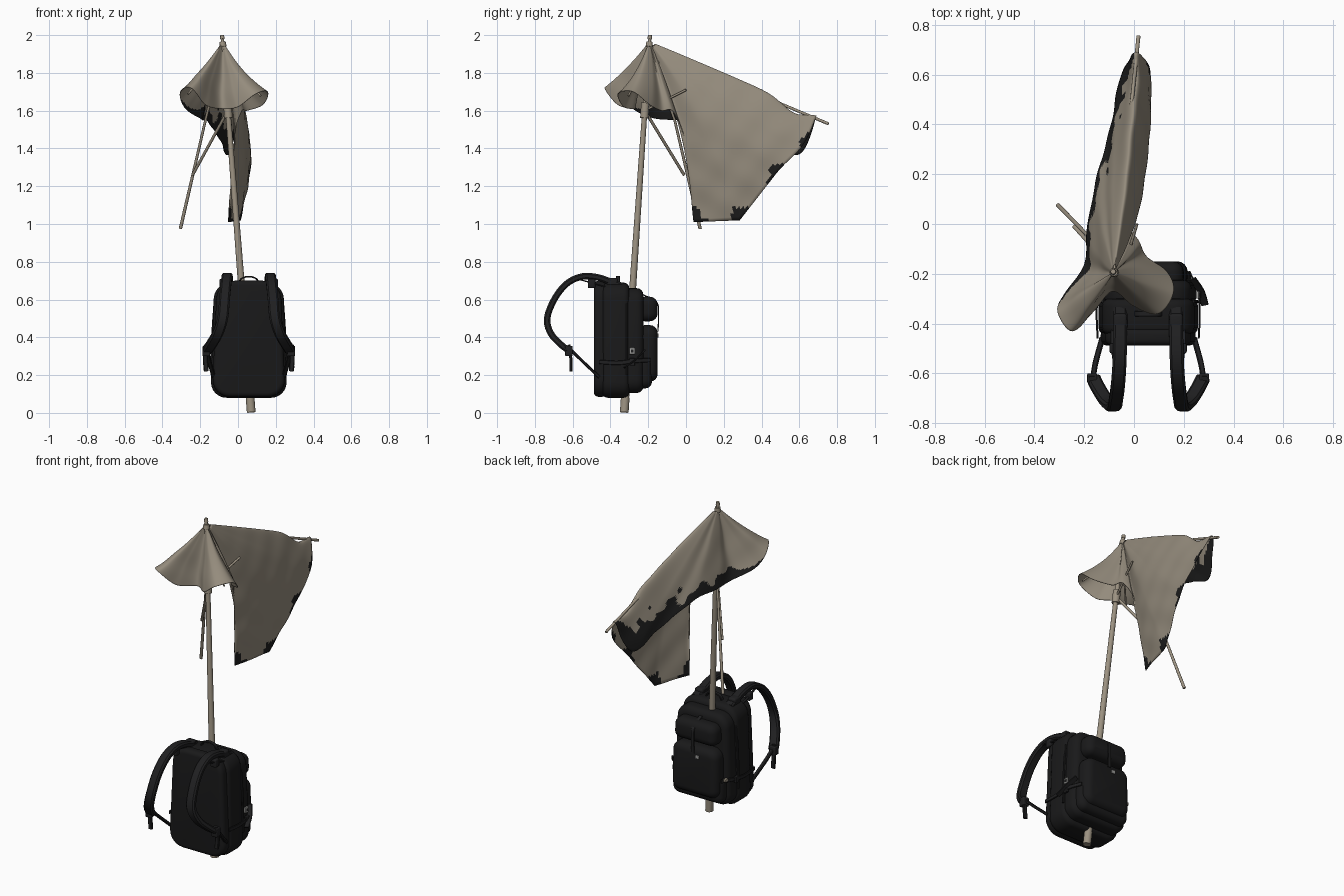
import bpy, bmesh, math
from mathutils import Vector as V

if "Cube" in bpy.data.objects:
    bpy.data.objects.remove(bpy.data.objects["Cube"])

def mat(name, r, g, b):
    m = bpy.data.materials.new(name)
    m.diffuse_color = (r, g, b, 1)
    m.use_nodes = True
    m.node_tree.nodes["Principled BSDF"].inputs["Base Color"].default_value = m.diffuse_color
    return m

CLOTH = mat("tan cloth", 0.30, 0.262, 0.205)
WOOD = mat("pole wood", 0.33, 0.285, 0.22)
CHAR = mat("frayed black", 0.012, 0.012, 0.012)
PACK = mat("pack black", 0.010, 0.010, 0.0105)
STRAP = mat("strap black", 0.014, 0.014, 0.015)
METAL = mat("buckle grey", 0.35, 0.35, 0.34)

def ripple(p):
    """Irregular wave between -1 and 1."""
    return (math.sin(2.3*p.x + 3.1*p.y + 1.7*p.z) + math.sin(4.9*p.y - 3.7*p.z + 1.3)
            + math.sin(5.3*p.z + 2.9*p.y + 2.1*p.x)) / 3

def finish(name, bm, mats, angle=40):
    bmesh.ops.recalc_face_normals(bm, faces=bm.faces)
    me = bpy.data.meshes.new(name)
    bm.to_mesh(me)
    bm.free()
    for m in mats:
        me.materials.append(m)
    ob = bpy.data.objects.new(name, me)
    bpy.context.collection.objects.link(ob)
    bpy.context.view_layer.objects.active = ob
    ob.select_set(True)
    bpy.ops.object.shade_smooth_by_angle(angle=math.radians(angle))
    ob.select_set(False)
    return ob

def catmull(a, b, c, d, t):
    return 0.5 * (2*b + (c-a)*t + (2*a-5*b+4*c-d)*t*t + (3*b-a-3*c+d)*t**3)

def smooth_path(pts, n=6):
    p = [V(q) for q in pts]
    p = [2*p[0]-p[1]] + p + [2*p[-1]-p[-2]]
    out = [catmull(*p[i:i+4], k/n) for i in range(len(p)-3) for k in range(n)]
    return out + [p[-2]]

def sweep(name, path, section, m, side=V((1, 0, 0))):
    """Sweep a closed section of (width, thickness) points along a path."""
    bm = bmesh.new()
    rings = []
    for i, p in enumerate(path):
        t = (path[min(i+1, len(path)-1)] - path[max(i-1, 0)]).normalized()
        w = (side - t*side.dot(t)).normalized()
        n = t.cross(w)
        rings.append([bm.verts.new(p + w*a + n*b) for a, b in section(i/(len(path)-1))])
    for r, s in zip(rings, rings[1:]):
        for j in range(len(r)):
            k = (j+1) % len(r)
            bm.faces.new((r[j], r[k], s[k], s[j]))
    bm.faces.new(rings[0])
    bm.faces.new(rings[-1])
    return finish(name, bm, [m])

def rod(name, a, b, r0, r1, m=WOOD, sides=12):
    circle = lambda t: [((r0+(r1-r0)*t)*math.cos(j*math.tau/sides),
                         (r0+(r1-r0)*t)*math.sin(j*math.tau/sides)) for j in range(sides)]
    return sweep(name, [V(a), V(b)], circle, m)

def ribbon(name, pts, w, th, m=STRAP, side=V((1, 0, 0))):
    c = min(w, th) * 0.25
    a, b = w/2, th/2
    sec = [(-a+c, -b), (a-c, -b), (a, -b+c), (a, b-c), (a-c, b), (-a+c, b), (-a, b-c), (-a, -b+c)]
    return sweep(name, smooth_path(pts), lambda t: sec, m, side)

def pad(name, x, y, z, bevel, m=PACK, taper=0.0, round_y=None):
    """Rounded box from (min, max) ranges; the top is narrowed by taper."""
    bm = bmesh.new()
    bmesh.ops.create_cube(bm, size=1)
    for v in bm.verts:
        k = 1 - taper if v.co.z > 0 else 1
        v.co = V(((x[0]+x[1])/2 + v.co.x*(x[1]-x[0])*k,
                  (y[0]+y[1])/2 + v.co.y*(y[1]-y[0]),
                  (z[0]+z[1])/2 + v.co.z*(z[1]-z[0])))
    if round_y:  # round the outline seen along y first
        e = [e for e in bm.edges if abs(e.verts[0].co.y - e.verts[1].co.y) > 1e-4]
        bmesh.ops.bevel(bm, geom=e, offset=round_y, segments=6, profile=0.5, affect='EDGES')
    mids = [e for e in bm.edges if len(e.link_faces) == 2 and e.calc_face_angle(0) > 0.6]
    bmesh.ops.bevel(bm, geom=mids, offset=bevel, segments=4, profile=0.5, affect='EDGES')
    return finish(name, bm, [m])

# pole, slanting up through the pack
FOOT, TOP = V((0.07, -0.327, 0.003)), V((-0.083, -0.192, 1.985))
on_pole = lambda z: FOOT + (TOP-FOOT) * (z/1.985)
rod("pole", on_pole(0.05), on_pole(1.96), 0.021, 0.012, sides=16)
rod("pole_foot", FOOT, on_pole(0.08), 0.023, 0.023, sides=16)
rod("pole_collar", on_pole(1.56), on_pole(1.64), 0.022, 0.022)
rod("top_ferrule", on_pole(1.94), on_pole(1.965), 0.019, 0.016)
rod("top_neck", on_pole(1.96), on_pole(1.985), 0.009, 0.009)
rod("top_knob", on_pole(1.98), on_pole(2.0), 0.012, 0.010)

# canopy ribs and stretchers
HUB, RUN = on_pole(1.93), on_pole(1.6)
rod("back_rib", HUB, (0.018, 0.755, 1.53), 0.006, 0.008)
rod("left_rib_upper", HUB, (-0.172, -0.06, 1.55), 0.006, 0.007)
rod("left_rib_lower", (-0.172, -0.06, 1.55), (-0.305, 0.075, 0.975), 0.007, 0.009)
rod("left_stretcher", RUN, (-0.24, -0.01, 1.26), 0.008, 0.008)
rod("right_stretcher", RUN, (0.012, 0.0, 1.71), 0.006, 0.006)
for nm, tip in (("front_left", (-0.265, -0.385, 1.70)), ("front_right", (0.12, -0.305, 1.69))):
    rod(nm + "_rib", HUB - V((0, 0, 0.03)), V(tip) - V((0, 0, 0.012)), 0.005, 0.005)

# draped canopy: each spoke has a middle point and a hem point
SPOKES = [
    ((-.02, -.15, 1.76), (.05, -.13, 1.60)), ((.01, -.18, 1.78), (.13, -.19, 1.63)),
    ((.03, -.235, 1.81), (.155, -.28, 1.70)), ((.0, -.27, 1.80), (.10, -.36, 1.69)),
    ((-.04, -.26, 1.79), (.0, -.33, 1.62)), ((-.085, -.235, 1.79), (-.09, -.27, 1.61)),
    ((-.13, -.28, 1.80), (-.17, -.36, 1.63)), ((-.165, -.31, 1.83), (-.25, -.43, 1.72)),
    ((-.19, -.27, 1.82), (-.305, -.36, 1.70)), ((-.17, -.24, 1.77), (-.28, -.28, 1.61)),
    ((-.14, -.19, 1.74), (-.20, -.17, 1.56)), ((-.145, -.12, 1.74), (-.19, -.03, 1.55)),
    ((-.14, .02, 1.70), (-.155, .15, 1.54)), ((-.11, .12, 1.68), (-.095, .40, 1.44)),
    ((-.08, .22, 1.69), (-.05, .60, 1.37)), ((-.02, .28, 1.765), (.01, .69, 1.58)),
    ((.02, .24, 1.67), (.06, .62, 1.42)), ((.03, .16, 1.61), (.065, .48, 1.27)),
    ((.025, .08, 1.53), (.015, .285, 1.02)), ((-.02, -.02, 1.50), (-.05, .04, 1.01)),
    ((-.02, -.08, 1.67), (-.03, .005, 1.40)), ((-.01, -.12, 1.74), (.015, -.065, 1.59))]
# width of the frayed black border at each spoke
FRAY = [0]*9 + [.05, .18, .2, .22, .30, .26, 0, .03, .06, .08, .09, 0, 0]
N, SUB, RAD = len(SPOKES), 12, 56
APEX = on_pole(1.965)
bm = bmesh.new()
cols = []
for i in range(N):
    q = [SPOKES[(i+k) % N] for k in (-1, 0, 1, 2)]
    for k in range(SUB):
        mid = catmull(*[V(s[0]) for s in q], k/SUB)
        hem = catmull(*[V(s[1]) for s in q], k/SUB)
        if 17 <= i <= 19:  # straight cut hem with sharp corners
            hem = V(q[1][1]).lerp(V(q[2][1]), k/SUB)
        sag = 0.05 * max(0, 1 - abs(i + k/SUB - 15)/1.2)
        col = []
        for j in range(RAD+1):
            s = 0.03 + 0.97*j/RAD
            p = APEX*(2*(s-.5)*(s-1)) + mid*(4*s*(1-s)) + hem*(2*s*(s-.5))
            p.x += 0.006 * s * ripple(p*6)
            p.z -= sag * math.exp(-((s-.85)/.11)**2)
            col.append(bm.verts.new(p))
        cols.append(col)
for c in range(N*SUB):
    i, f = c // SUB, (c % SUB + 0.5) / SUB
    w = FRAY[i]*(1-f) + FRAY[(i+1) % N]*f
    if i >= 16:  # only the torn corners
        w *= (2*f-1)**2
    a, b = cols[c], cols[(c+1) % (N*SUB)]
    for j in range(RAD):
        face = bm.faces.new((a[j], b[j], b[j+1], a[j+1]))
        wob = 1 + 0.7*ripple(face.calc_center_median()*10)
        face.material_index = 1 if w > 0 and j/RAD > 1 - w*wob else 0
canopy = finish("canopy_cloth", bm, [CLOTH, CHAR], 80)
sol = canopy.modifiers.new("thickness", 'SOLIDIFY')
sol.thickness = 0.003
sol.offset = 0

# backpack body, layer by layer towards the back
CX = 0.057
pad("pack_back_panel", (CX-.195, CX+.195), (-.488, -.42), (.085, .70), .024, taper=.14, round_y=.095)
pad("pack_main", (CX-.203, CX+.203), (-.445, -.30), (.08, .69), .03, taper=.10, round_y=.085)
pad("pack_middle", (CX-.195, CX+.195), (-.335, -.225), (.105, .66), .036, taper=.12, round_y=.075)
pad("upper_pocket", (CX-.145, CX+.145), (-.26, -.15), (.485, .615), .042, taper=.04, round_y=.045)
pad("lower_pocket", (CX-.16, CX+.16), (-.26, -.15), (.165, .465), .042, taper=.04, round_y=.055)
pad("lower_pocket_base", (CX-.172, CX+.172), (-.27, -.18), (.13, .30), .035, round_y=.045)
ribbon("top_handle", [(CX-.055, -.36, .68), (CX-.04, -.36, .71), (CX, -.36, .722),
                      (CX+.04, -.36, .71), (CX+.055, -.36, .68)], .022, .008, side=V((0, 1, 0)))

# shoulder straps, buckles and webbing, mirrored left and right
for nm, s in (("left", -1), ("right", 1)):
    P = lambda x, y, z: (CX + s*x, y, z)
    X = lambda a, b: tuple(sorted((CX + s*a, CX + s*b)))
    ribbon(nm + "_shoulder_strap", [
        P(.112, -.34, .672), P(.112, -.40, .695), P(.113, -.47, .718), P(.115, -.55, .722),
        P(.12, -.63, .685), P(.128, -.695, .605), P(.138, -.735, .50), P(.165, -.715, .42),
        P(.20, -.66, .36), P(.22, -.62, .33)], .056, .034)
    ribbon(nm + "_lower_web", [P(.222, -.625, .35), P(.212, -.56, .285), P(.185, -.46, .19)], .022, .016)
    ribbon(nm + "_loose_web", [P(.225, -.62, .36), P(.23, -.61, .29), P(.225, -.61, .22)], .026, .016)
    pad(nm + "_strap_buckle", X(.205, .245), (-.64, -.60), (.30, .355), .006, STRAP)
    pad(nm + "_strap_anchor", X(.085, .14), (-.42, -.36), (.66, .715), .012, STRAP)
    pad(nm + "_load_clip", X(.115, .155), (-.52, -.48), (.66, .71), .008, STRAP)
    ribbon(nm + "_strap_edge", [P(.14, -.40, .66), P(.145, -.47, .68), P(.135, -.56, .705)], .014, .007)
    ribbon(nm + "_side_web", [P(.203, -.46, .27), P(.207, -.36, .265), P(.200, -.27, .275),
                              P(.165, -.19, .28)], .022, .008, side=V((0, 0, 1)))
    pad(nm + "_side_clip", X(.194, .212), (-.30, -.27), (.25, .29), .004, STRAP)
    # zip seam around the middle layer
    ribbon(nm + "_zip_seam", [P(.198, -.312, .20), P(.194, -.312, .40), P(.182, -.312, .58)],
           .012, .010, side=V((0, 1, 0)))

# small fittings
pad("side_buckle_plate", (CX+.192, CX+.204), (-.30, -.27), (.31, .345), .003, METAL)
pad("side_buckle_inset", (CX+.202, CX+.206), (-.292, -.278), (.32, .335), .001, STRAP)
pad("left_web_tab", (CX-.188, CX-.17), (-.225, -.20), (.275, .292), .003, WOOD)
pad("back_fastener", (CX-.042, CX-.020), (-.152, -.146), (.40, .42), .002, METAL)
ribbon("back_centre_web", [(CX, -.235, .63), (CX, -.155, .585), (CX, -.146, .52), (CX, -.148, .43)], .022, .006)
ribbon("right_hanging_web", [(.235, -.22, .33), (.268, -.27, .28), (.285, -.325, .24)], .03, .008)
